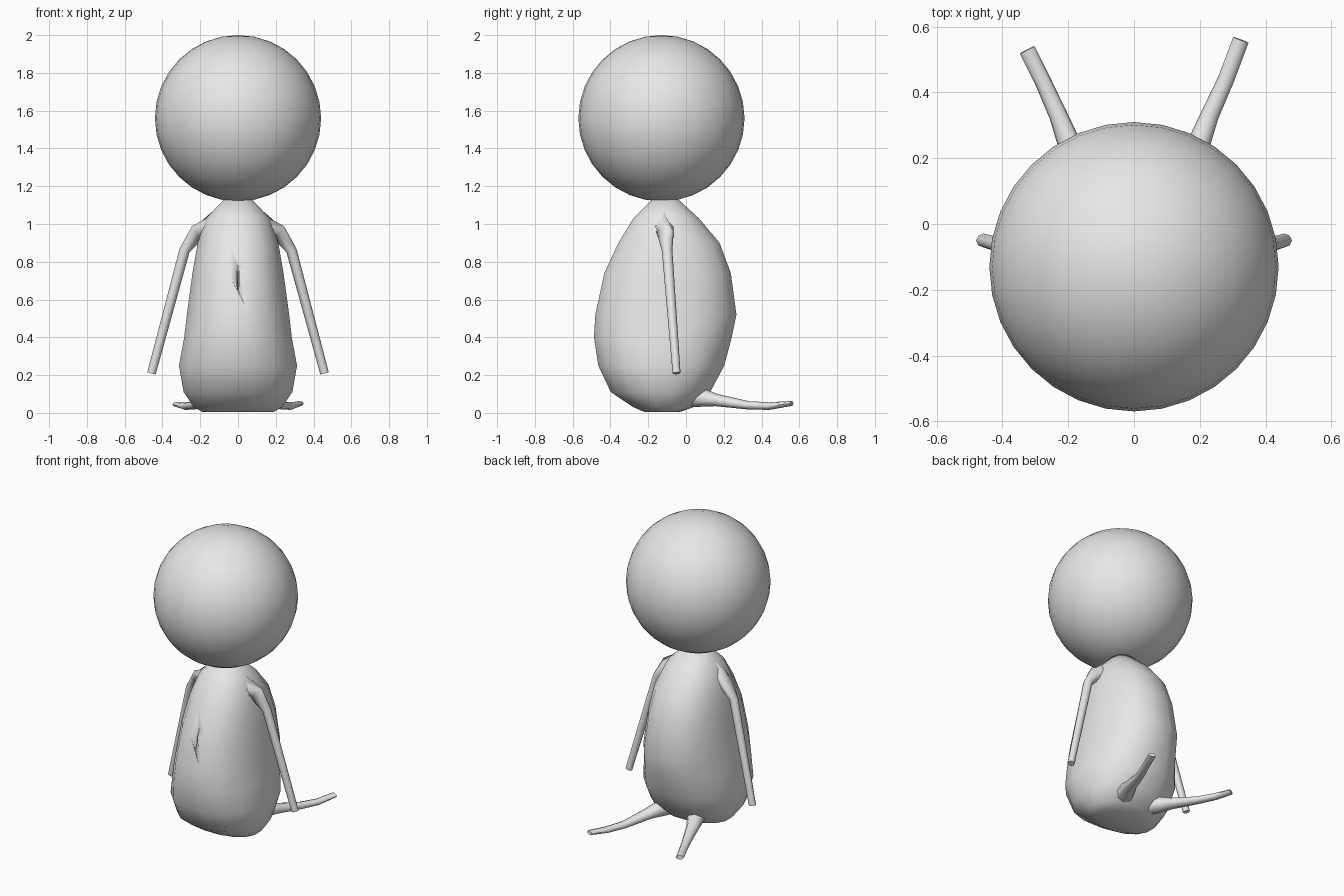
import bpy, bmesh, math
from mathutils import Vector

if "Cube" in bpy.data.objects:
    bpy.data.objects.remove(bpy.data.objects["Cube"])

grey = bpy.data.materials.new("plain grey")
grey.diffuse_color = (0.8, 0.8, 0.8, 1)
grey.use_nodes = True
grey.node_tree.nodes["Principled BSDF"].inputs["Base Color"].default_value = grey.diffuse_color


def finish(bm, name, angle=60):
    """Turn a bmesh into a smooth-shaded grey object."""
    bmesh.ops.recalc_face_normals(bm, faces=bm.faces)
    mesh = bpy.data.meshes.new(name)
    bm.to_mesh(mesh)
    bm.free()
    mesh.materials.append(grey)
    obj = bpy.data.objects.new(name, mesh)
    bpy.context.collection.objects.link(obj)
    bpy.ops.object.select_all(action='DESELECT')
    obj.select_set(True)
    bpy.context.view_layer.objects.active = obj
    bpy.ops.object.shade_smooth_by_angle(angle=math.radians(angle))
    return obj


def loft(name, rings, angle=60):
    """Skin a stack of equal rings and cap both ends."""
    bm = bmesh.new()
    loops = [[bm.verts.new(p) for p in ring] for ring in rings]
    n = len(loops[0])
    for a, b in zip(loops, loops[1:]):
        for i in range(n):
            j = (i + 1) % n
            bm.faces.new((a[i], a[j], b[j], b[i]))
    bm.faces.new(loops[0][::-1])
    bm.faces.new(loops[-1])
    return finish(bm, name, angle)


def limb(name, path, sides=8):
    """Tapered tube through (x, y, z, side radius, other radius) points."""
    pts = [Vector(p[:3]) for p in path]
    rings = []
    for i, p in enumerate(path):
        d = (pts[min(i + 1, len(pts) - 1)] - pts[max(i - 1, 0)]).normalized()
        ref = Vector((0, 0, 1)) if abs(d.z) < 0.6 else Vector((0, 1, 0))
        u = d.cross(ref).normalized()
        v = u.cross(d)
        rings.append([pts[i] + u * p[3] * math.cos(t) + v * p[4] * math.sin(t)
                      for t in (2 * math.pi * k / sides for k in range(sides))])
    return loft(name, rings)


# Head: a plain ball
bm = bmesh.new()
bmesh.ops.create_uvsphere(bm, u_segments=32, v_segments=16, radius=0.44)
bmesh.ops.translate(bm, verts=bm.verts, vec=(0, -0.13, 1.56))
finish(bm, "head")

# Body: pear-shaped stack of rings (z, half width, front y, back y)
profile = [
    (0.005, 0.19, -0.22, -0.03), (0.03, 0.235, -0.28, 0.04),
    (0.11, 0.29, -0.40, 0.13), (0.25, 0.315, -0.467, 0.205),
    (0.40, 0.287, -0.49, 0.245), (0.52, 0.273, -0.483, 0.27),
    (0.74, 0.243, -0.435, 0.24), (0.90, 0.215, -0.36, 0.18),
    (1.03, 0.17, -0.28, 0.07), (1.13, 0.075, -0.18, -0.04),
]


def curve(c):
    return math.copysign(abs(c) ** (2 / 2.2), c)


rings = []
for z, w, front, back in profile:
    mid, depth = (front + back) / 2, (back - front) / 2
    angles = [2 * math.pi * (k + 0.5) / 16 for k in range(16)]
    rings.append([(w * 1.01 * curve(math.cos(t)), mid + depth * 1.01 * curve(math.sin(t)), z)
                  for t in angles])
body = loft("body", rings)

# Narrow crease cut into the chest
bm = bmesh.new()
bmesh.ops.create_uvsphere(bm, u_segments=6, v_segments=6, radius=1)
bmesh.ops.scale(bm, verts=bm.verts, vec=(0.006, 0.03, 0.105))
bmesh.ops.translate(bm, verts=bm.verts, vec=(0, -0.435, 0.725))
cutter = finish(bm, "crease_cutter")
cutter.hide_render = True
cutter.hide_set(True)
cut = body.modifiers.new("crease", 'BOOLEAN')
cut.operation = 'DIFFERENCE'
cut.object = cutter

# Arms: shoulders flow out of the body, then hang straight down
for side, s in (("left", -1), ("right", 1)):
    limb(side + "_arm", [
        (s * 0.11, -0.12, 1.00, 0.07, 0.07),
        (s * 0.215, -0.11, 0.955, 0.045, 0.045),
        (s * 0.283, -0.10, 0.86, 0.028, 0.028),
        (s * 0.458, -0.05, 0.21, 0.023, 0.021),
    ])

# Legs: thin, splayed backward, the right one a little longer
for side, s, foot in (("left", -1, (-0.325, 0.53, 0.045)),
                      ("right", 1, (0.325, 0.56, 0.05))):
    limb(side + "_leg", [
        (s * 0.11, 0.04, 0.09, 0.06, 0.06),
        (s * 0.165, 0.16, 0.068, 0.042, 0.033),
        (s * 0.23, 0.33, 0.04, 0.028, 0.022),
        (s * 0.28, 0.44, 0.036, 0.025, 0.02),
        foot + (0.025, 0.013),
    ])
